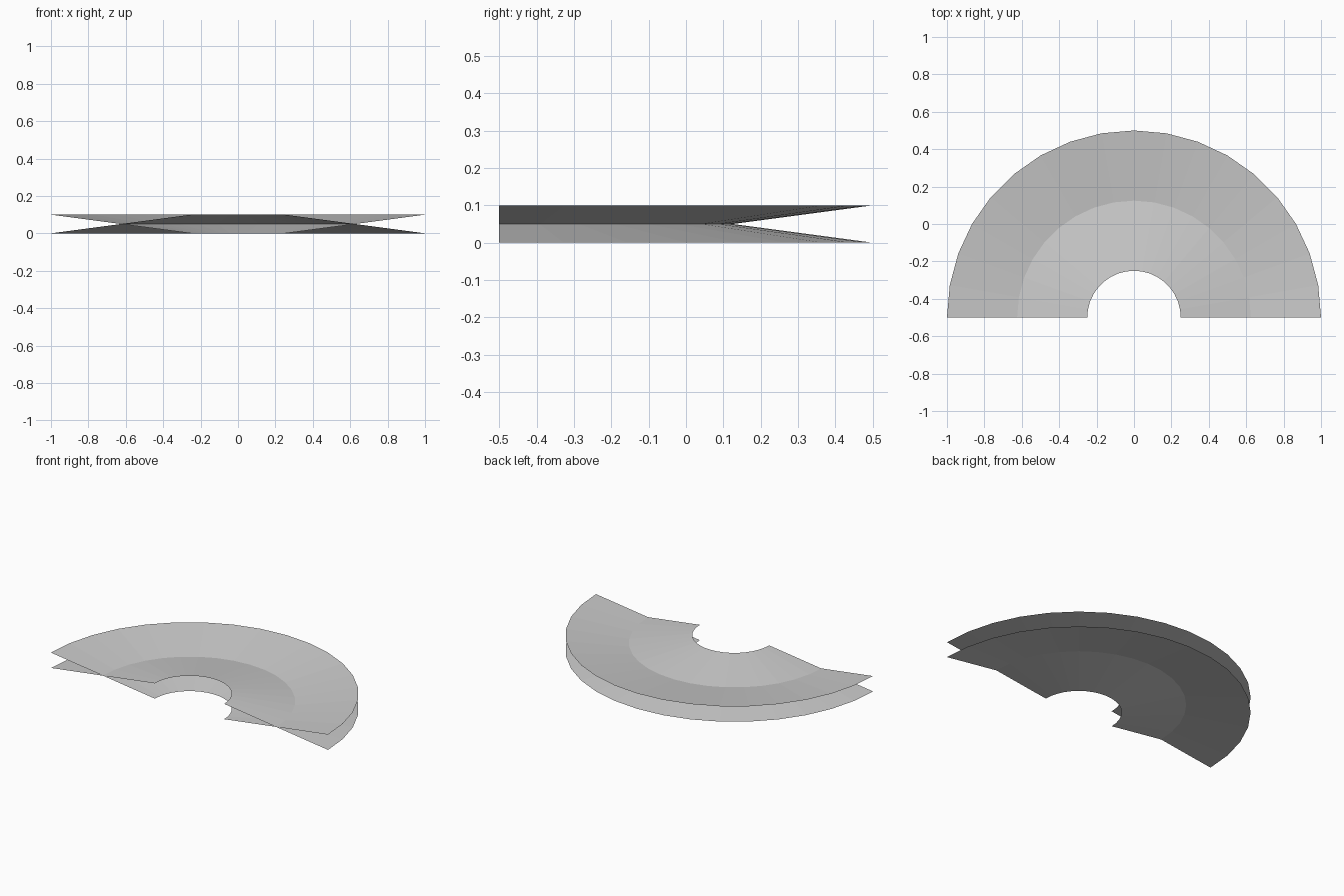
import bpy
import bmesh
import math
from mathutils import Vector

cube = bpy.data.objects.get("Cube")
if cube:
    bpy.data.objects.remove(cube, do_unlink=True)

INNER, OUTER, HEIGHT = 0.25, 1.0, 0.1
SEGMENTS = 18
CENTRE = Vector((0, -0.5, 0))

# Plain light grey
grey = bpy.data.materials.new("light_grey")
grey.use_nodes = True
colour = (0.6, 0.6, 0.6, 1)
grey.diffuse_color = colour
grey.node_tree.nodes["Principled BSDF"].inputs["Base Color"].default_value = colour


def half_cone(name, z_inner, z_outer):
    """Thin half ring, swept from a straight sloping line."""
    bm = bmesh.new()
    a = bm.verts.new(CENTRE + Vector((INNER, 0, z_inner)))
    b = bm.verts.new(CENTRE + Vector((OUTER, 0, z_outer)))
    edge = bm.edges.new((a, b))
    bmesh.ops.spin(bm, geom=[a, b, edge], cent=CENTRE, axis=(0, 0, 1),
                   angle=math.pi, steps=SEGMENTS)
    # Face every panel upwards
    bm.normal_update()
    bmesh.ops.reverse_faces(bm, faces=[f for f in bm.faces if f.normal.z < 0])
    mesh = bpy.data.meshes.new(name)
    bm.to_mesh(mesh)
    bm.free()
    mesh.materials.append(grey)
    obj = bpy.data.objects.new(name, mesh)
    bpy.context.collection.objects.link(obj)


# Two sheets crossing halfway along their width
half_cone("dished_half_ring", 0, HEIGHT)
half_cone("domed_half_ring", HEIGHT, 0)
